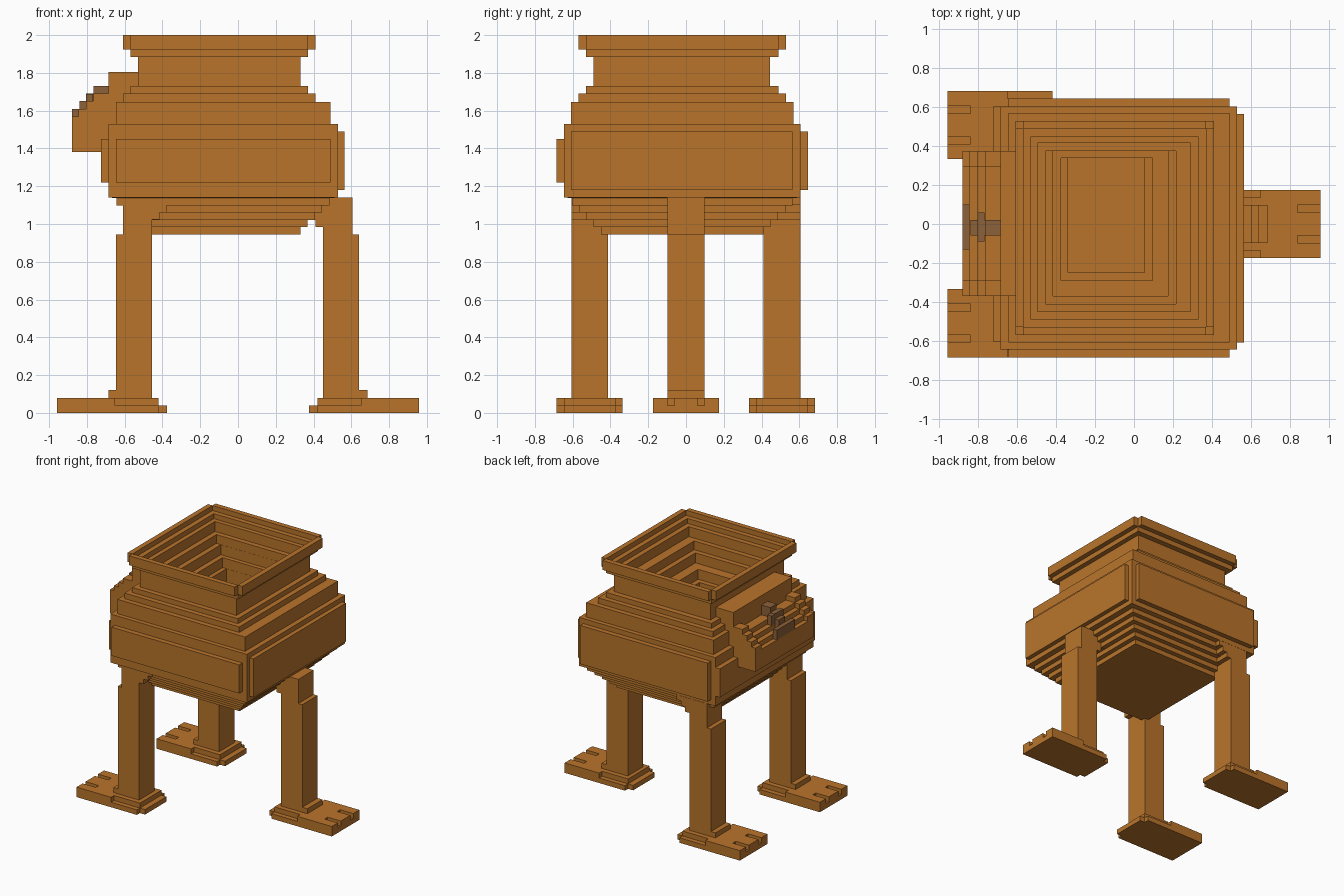
import bpy, bmesh

cube = bpy.data.objects.get("Cube")
if cube:
    bpy.data.objects.remove(cube, do_unlink=True)


def material(name, rgb):
    m = bpy.data.materials.new(name)
    m.use_nodes = True
    m.diffuse_color = (*rgb, 1)
    m.node_tree.nodes["Principled BSDF"].inputs["Base Color"].default_value = (*rgb, 1)
    return m


BRONZE = material("bronze", (0.485, 0.175, 0.024))
DULL = material("dull_brown", (0.262, 0.119, 0.040))


def finish(name, bm, mat):
    bmesh.ops.recalc_face_normals(bm, faces=bm.faces)
    me = bpy.data.meshes.new(name)
    bm.to_mesh(me)
    bm.free()
    me.materials.append(mat)
    ob = bpy.data.objects.new(name, me)
    bpy.context.collection.objects.link(ob)
    return ob


def boxes(name, items, mat=BRONZE):
    """One object from boxes given as (x0, x1, y0, y1, z0, z1)."""
    bm = bmesh.new()
    for x0, x1, y0, y1, z0, z1 in items:
        x0, x1 = sorted((x0, x1))
        vs = bmesh.ops.create_cube(bm, size=1)["verts"]
        for v in vs:
            v.co.x = x1 if v.co.x > 0 else x0
            v.co.y = y1 if v.co.y > 0 else y0
            v.co.z = z1 if v.co.z > 0 else z0
    return finish(name, bm, mat)


def stepped_shell(name, steps):
    """Loft of rectangles (x0, x1, y0, y1, z_start, z_end), capped at both ends."""
    bm = bmesh.new()
    rings = []
    for x0, x1, y0, y1, za, zb in steps:
        for z in (za, zb):
            rings.append([bm.verts.new(p) for p in
                          ((x0, y0, z), (x1, y0, z), (x1, y1, z), (x0, y1, z))])
    for a, b in zip(rings, rings[1:]):
        for i in range(4):
            j = (i + 1) % 4
            bm.faces.new((a[i], a[j], b[j], b[i]))
    bm.faces.new(rings[0])
    bm.faces.new(rings[-1])
    return finish(name, bm, BRONZE)


# Pot: outside from the base up, then the stepped basin back down
V = 0.0385
steps = [(-0.49 - V * i, 0.33 + V * i, -0.45 - V * i, 0.41 + V * i,
          0.945 + V * i, 0.945 + V * (i + 1)) for i in range(5)]
steps += [
    (-0.685, 0.53, -0.645, 0.605, 1.14, 1.53),
    (-0.645, 0.49, -0.61, 0.57, 1.53, 1.645),
    (-0.61, 0.41, -0.57, 0.53, 1.645, 1.69),
    (-0.57, 0.37, -0.53, 0.49, 1.69, 1.73),
    (-0.53, 0.33, -0.49, 0.445, 1.73, 1.885),
    (-0.57, 0.37, -0.53, 0.49, 1.885, 2.0),
    (-0.569, 0.369, -0.529, 0.489, 2.0, 1.96),
    (-0.53, 0.33, -0.49, 0.45, 1.96, 1.92),
    (-0.495, 0.29, -0.45, 0.415, 1.92, 1.84),
    (-0.455, 0.215, -0.41, 0.375, 1.84, 1.77),
    (-0.415, 0.175, -0.37, 0.374, 1.77, 1.69),
    (-0.375, 0.095, -0.29, 0.34, 1.69, 1.61),
    (-0.34, 0.055, -0.25, 0.339, 1.61, 1.25),
]
stepped_shell("pot_body", steps)

# Rim bands, leaving notched corners
boxes("rim_bands", [
    (-0.57, 0.37, -0.57, -0.53, 1.925, 2.0),
    (-0.57, 0.37, 0.49, 0.53, 1.925, 2.0),
    (-0.61, -0.57, -0.53, 0.49, 1.925, 2.0),
    (0.37, 0.41, -0.53, 0.49, 1.925, 2.0),
])

# Raised panels on the four sides
boxes("side_panels", [
    (-0.645, 0.49, -0.685, -0.645, 1.22, 1.45),
    (-0.645, 0.49, 0.605, 0.645, 1.18, 1.49),
    (0.53, 0.565, -0.61, 0.565, 1.18, 1.49),
    (-0.725, -0.685, -0.605, 0.605, 1.22, 1.45),
])

# Stair-stepped console: tall cheeks with a lower middle
console = [(-0.685, -0.53, -0.37, 0.375, 1.38, 1.805)]
for x0, x1, top in ((-0.88, -0.845, 1.57), (-0.845, -0.805, 1.61),
                    (-0.805, -0.765, 1.65), (-0.765, -0.685, 1.69)):
    console += [(x0, x1, -0.37, -0.29, 1.38, top),
                (x0, x1, 0.295, 0.375, 1.38, top),
                (x0, x1, -0.29, 0.295, 1.38, top - V)]
boxes("console", console)

# Dull emblem and bar on the console
boxes("console_emblem", [
    (-0.765, -0.685, -0.06, 0.02, 1.64, 1.73),
    (-0.805, -0.725, -0.06, 0.02, 1.60, 1.69),
    (-0.84, -0.805, -0.06, 0.02, 1.56, 1.65),
    (-0.805, -0.767, -0.09, 0.06, 1.60, 1.688),
], DULL)
boxes("console_bar", [(-0.88, -0.845, -0.13, 0.10, 1.53, 1.61)], DULL)


def foot(name, s, yc):
    """Slotted foot with its toes pointing along s * x."""
    w = 0.175
    top = [(s * 0.42, s * 0.65, yc - w + V, yc + w - V, 0.04, 0.08),
           (s * 0.65, s * 0.84, yc - w, yc + w, 0.04, 0.08)]
    for a, b in ((-w, -0.098), (-0.06, 0.06), (0.098, w)):
        top.append((s * 0.84, s * 0.957, yc + a, yc + b, 0.04, 0.08))
    boxes(name, top + [
        (s * 0.42, s * 0.957, yc - w, yc + w, 0, 0.04),
        (s * 0.375, s * 0.42, yc - w + V, yc + w - V, 0, 0.04),
        (s * 0.455, s * 0.685, yc - 0.097, yc + 0.097, 0.08, 0.12),
    ])


# Two legs on the console side, flaring inward at the top
for side, yc in (("right", -0.51), ("left", 0.508)):
    y0, y1 = yc - 0.097, yc + 0.097
    leg = [(-0.645, -0.455, y0, y1, 0.08, 0.945),
           (-0.61, -0.455, y0, y1, 0.945, 0.985)]
    for i in range(4):
        leg.append((-0.61, -0.455 + V * i, y0, y1, 0.985 + V * i, 0.985 + V * (i + 1)))
    boxes("console_leg_" + side, leg)
    foot("console_foot_" + side, -1, yc)

# Single leg on the opposite side
boxes("single_leg", [
    (0.45, 0.64, -0.097, 0.097, 0.08, 0.945),
    (0.45, 0.605, -0.097, 0.097, 0.945, 0.985),
    (0.41, 0.605, -0.097, 0.097, 0.985, 1.14),
    (0.37, 0.41, -0.097, 0.097, 1.02, 1.14),
])
foot("single_foot", 1, 0.0)
